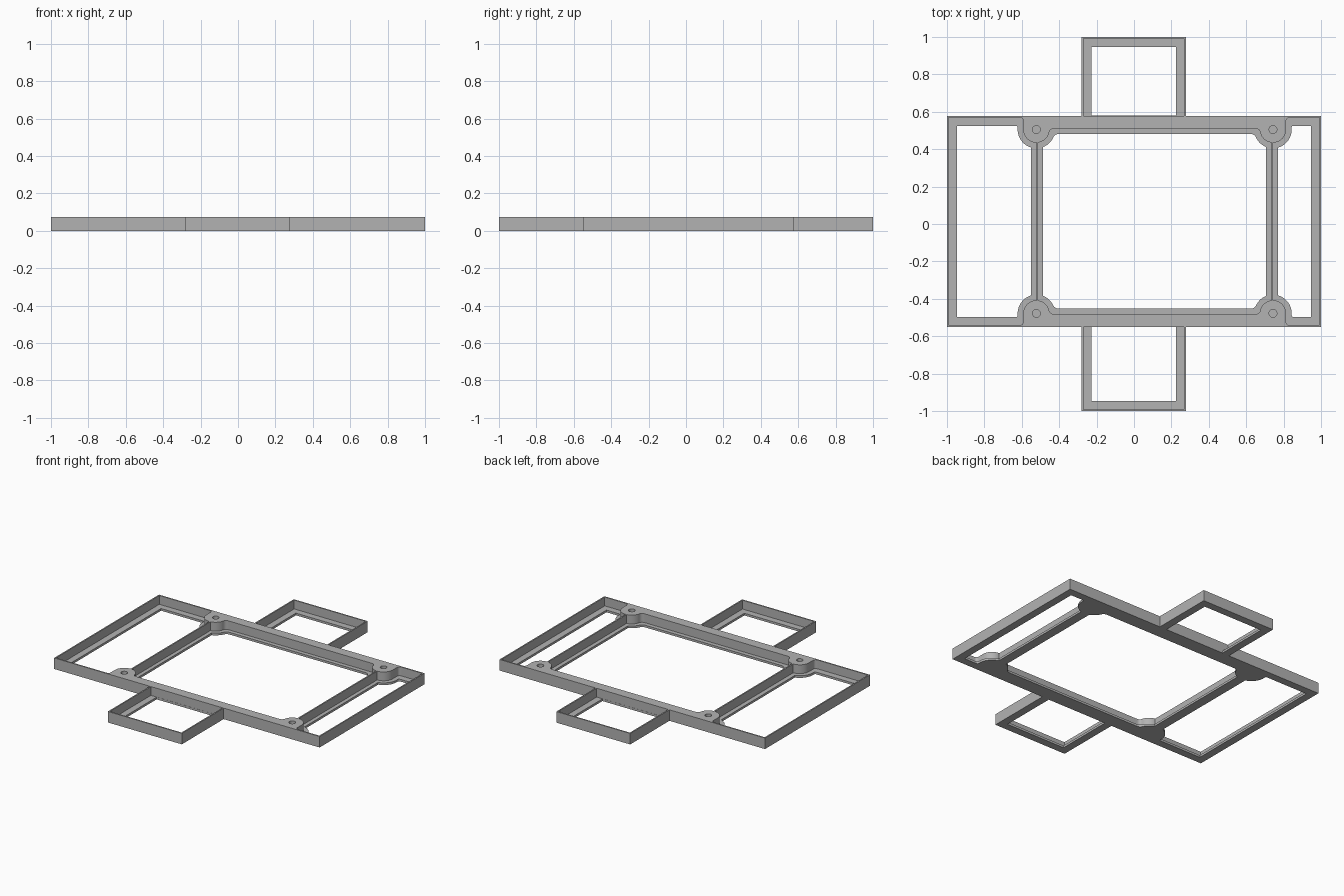
import bpy, bmesh
from math import sin, cos, asin, acos, sqrt, pi
from mathutils import Vector
from mathutils.geometry import tessellate_polygon

cube = bpy.data.objects.get("Cube")
if cube:
    bpy.data.objects.remove(cube, do_unlink=True)

HEIGHT, LEDGE = 0.075, 0.015      # full wall height, ledge thickness
WALL, LIP = 0.009, 0.053          # wall thickness, ledge width
Y0, Y1 = -0.55, 0.578             # main frame depth
EAR0, EAR1 = -0.28, 0.277         # ear width
POST_X, POST_Y = (-0.522, 0.743), (-0.478, 0.505)


def bezier(a, b, c, n=6):
    return [a * (1 - t)**2 + b * (2 * t * (1 - t)) + c * t * t
            for t in (i / n for i in range(n + 1))]


def bitten_corner(x, y, sx, sy, cx, cy, r, d):
    """Corner of an opening that goes round a post, from the x edge to the y edge."""
    dy, dx = max(0, sy * (y - cy)), max(0, sx * (x - cx))
    over = max(0, -sy * (y - cy))
    a0 = asin(dy / r) + max(0, d - over) / r
    a1 = acos(dx / r)

    def on_arc(a):
        return Vector((cx + sx * r * cos(a), cy + sy * r * sin(a)))
    corner = Vector((cx + sx * sqrt(r * r - dy * dy), y))
    end = Vector((corner.x, y + sy * d)) if over > d else on_arc(a0)
    pts = bezier(corner + Vector((sx * d, 0)), corner, end)
    pts += [on_arc(a0 + (a1 - a0) * i / 14) for i in range(1 if over <= d else 0, 15)]
    pts.append(Vector((x, cy + sy * sqrt(r * r - dx * dx))))
    return pts


def opening(x0, x1, y0, y1, left=None, right=None, r=0.1, d=0.02):
    """Rectangular opening; left and right give the x of posts at its corners."""
    pts = []
    for x, y, sx, sy in ((x0, y0, 1, 1), (x1, y0, -1, 1),
                         (x1, y1, -1, -1), (x0, y1, 1, -1)):
        cx = left if sx > 0 else right
        if cx is None:
            part = [Vector((x, y))]
        else:
            cy = POST_Y[0] if sy > 0 else POST_Y[1]
            part = bitten_corner(x, y, sx, sy, cx, cy, r, d)
            if sx == sy:
                part.reverse()
        for p in part:
            if not pts or (p - pts[-1]).length > 0.0005:
                pts.append(p)
    return pts


def circle(cx, cy, r, n=24):
    return [Vector((cx + r * cos(2 * pi * i / n), cy + r * sin(2 * pi * i / n)))
            for i in range(n)]


bm = bmesh.new()


def fill(loops, z):
    """Flat face between an outline and the holes in it."""
    loops = [[p.to_3d() for p in loop] for loop in loops]
    verts = [bm.verts.new((p.x, p.y, z)) for loop in loops for p in loop]
    for tri in tessellate_polygon(loops):
        bm.faces.new([verts[i] for i in tri])


def wall(loop, z0, z1):
    """Upright band along a closed outline."""
    low = [bm.verts.new((p.x, p.y, z0)) for p in loop]
    top = [bm.verts.new((p.x, p.y, z1)) for p in loop]
    for i in range(len(loop)):
        j = (i + 1) % len(loop)
        bm.faces.new((low[i], low[j], top[j], top[i]))


# Outer outline: wide main frame with an ear in front and behind
outline = [Vector(p) for p in (
    (-1, Y0), (EAR0, Y0), (EAR0, -1), (EAR1, -1), (EAR1, Y0), (1, Y0),
    (1, Y1), (EAR1, Y1), (EAR1, 1), (EAR0, 1), (EAR0, Y1), (-1, Y1))]

# Openings as (upper, lower) pairs, the ledge lying between them
L, R = POST_X
side_top = dict(r=0.07, d=0.02)
side_y = (Y0 + WALL, Y1 - WALL)
lip_y = (Y0 + LIP, Y1 - LIP)
pairs = [
    # left and right side bays
    (opening(-1 + WALL, L, *side_y, right=L, **side_top),
     opening(-1 + LIP, L - 0.03, *lip_y, right=L, d=0.01)),
    (opening(R, 1 - WALL, *side_y, left=R, **side_top),
     opening(R + 0.026, 1 - LIP, *lip_y, left=R, d=0.01)),
    # centre bay
    (opening(L + 0.009, R - 0.009, -0.482, 0.51, left=L, right=R, r=0.07, d=0.025),
     opening(L + 0.035, R - 0.037, -0.453, 0.482, left=L, right=R, d=0.025)),
    # front and back ears
    (opening(EAR0 + WALL, EAR1 - WALL, -1 + WALL, Y0),
     opening(EAR0 + LIP, EAR1 - LIP, -1 + LIP, Y0 - 0.001)),
    (opening(EAR0 + WALL, EAR1 - WALL, Y1, 1 - WALL),
     opening(EAR0 + LIP, EAR1 - LIP, Y1 + 0.001, 1 - LIP)),
]
screw_holes = [circle(x, y, 0.021) for x in POST_X for y in POST_Y]

# Underside, top and outer wall
fill([outline] + [low for up, low in pairs], 0)
fill([outline] + [up for up, low in pairs] + screw_holes, HEIGHT)
wall(outline, 0, HEIGHT)

# Ledges and inner walls
for up, low in pairs:
    wall(low, 0, LEDGE)
    fill([up, low], LEDGE)
    wall(up, LEDGE, HEIGHT)

# Blind screw holes in the posts
for hole in screw_holes:
    wall(hole, LEDGE, HEIGHT)
    fill([hole], LEDGE)

bmesh.ops.remove_doubles(bm, verts=bm.verts, dist=0.00005)
bmesh.ops.recalc_face_normals(bm, faces=bm.faces)
mesh = bpy.data.meshes.new("tray_frame")
bm.to_mesh(mesh)
bm.free()

grey = bpy.data.materials.new("mid_grey")
grey.use_nodes = True
colour = (0.45, 0.45, 0.45, 1)
grey.diffuse_color = colour
grey.node_tree.nodes["Principled BSDF"].inputs["Base Color"].default_value = colour
mesh.materials.append(grey)

frame = bpy.data.objects.new("tray_frame", mesh)
bpy.context.collection.objects.link(frame)
bpy.context.view_layer.objects.active = frame
frame.select_set(True)
bpy.ops.object.shade_smooth_by_angle(angle=0.6)
